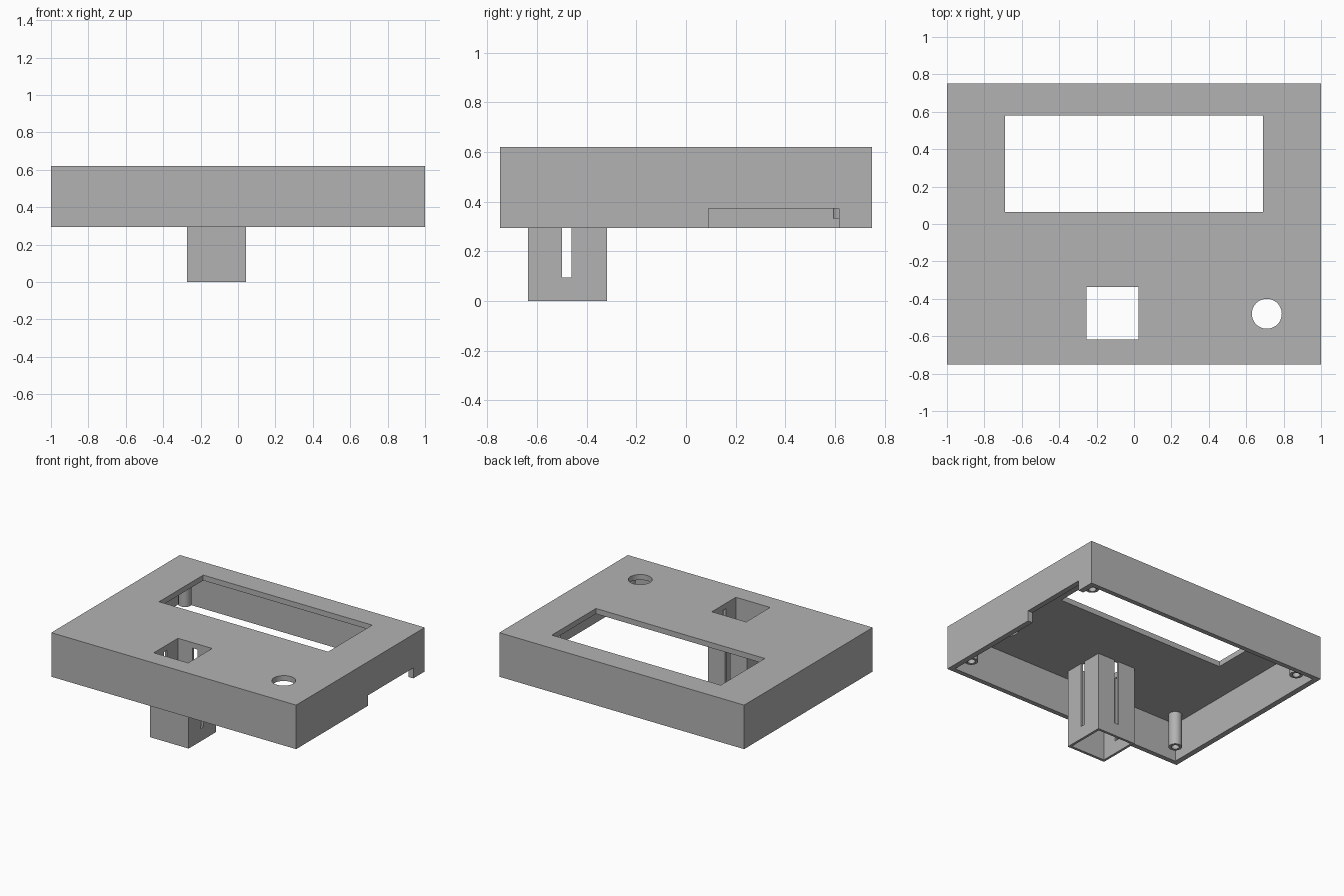
import bpy
import bmesh

old = bpy.data.objects.get("Cube")
if old:
    bpy.data.objects.remove(old, do_unlink=True)

grey = bpy.data.materials.new("plain grey")
grey.use_nodes = True
GREY = (0.45, 0.45, 0.45, 1)
grey.diffuse_color = GREY
grey.node_tree.nodes["Principled BSDF"].inputs["Base Color"].default_value = GREY


def add_object(name, bm):
    mesh = bpy.data.meshes.new(name)
    bm.to_mesh(mesh)
    bm.free()
    mesh.materials.append(grey)
    ob = bpy.data.objects.new(name, mesh)
    bpy.context.scene.collection.objects.link(ob)
    return ob


def box(name, x, y, z):
    """Box from (low, high) pairs on each axis."""
    bm = bmesh.new()
    bmesh.ops.create_cube(bm, size=1)
    for v in bm.verts:
        v.co = [lo + (c + 0.5) * (hi - lo) for c, (lo, hi) in zip(v.co, (x, y, z))]
    return add_object(name, bm)


def cylinder(name, x, y, z, radius, sides=32):
    bm = bmesh.new()
    bmesh.ops.create_cone(bm, cap_ends=True, segments=sides, radius1=radius,
                          radius2=radius, depth=z[1] - z[0])
    bmesh.ops.translate(bm, verts=bm.verts, vec=(x, y, sum(z) / 2))
    return add_object(name, bm)


def cut(target, cutters):
    """Subtract every cutter, apply the result and delete the cutters."""
    for c in cutters:
        c.hide_render = True
        mod = target.modifiers.new("cut", "BOOLEAN")
        mod.operation, mod.solver, mod.object = "DIFFERENCE", "EXACT", c
    graph = bpy.context.evaluated_depsgraph_get()
    mesh = bpy.data.meshes.new_from_object(target.evaluated_get(graph))
    target.modifiers.clear()
    target.data = mesh
    for c in cutters:
        bpy.data.objects.remove(c, do_unlink=True)


def smooth(ob):
    bpy.ops.object.select_all(action="DESELECT")
    ob.select_set(True)
    bpy.context.view_layer.objects.active = ob
    bpy.ops.object.shade_smooth_by_angle()


RIM, PLATE, TOP = 0.295, 0.58, 0.62
through = (0.5, 0.7)
tube_in_x, tube_in_y = (-0.255, 0.025), (-0.617, -0.337)

# Open-bottomed cover with screen window, button hole, tube mouth and side notch
cover = box("cover", (-1, 1), (-0.75, 0.75), (RIM, TOP))
cut(cover, [
    box("cavity", (-0.96, 0.96), (-0.715, 0.715), (0.2, PLATE)),
    box("window", (-0.69, 0.69), (0.065, 0.58), through),
    box("tube_mouth", tube_in_x, tube_in_y, through),
    cylinder("button_hole", 0.71, -0.48, through, 0.08, 48),
    box("side_notch", (0.9, 1.1), (0.09, 0.617), (0.2, 0.372)),
])
smooth(cover)

# Square tube with slots in the two side walls and the back wall
tube = box("square_tube", (-0.273, 0.043), (-0.637, -0.319), (0, PLATE + 0.005))
slot_z = (0.095, PLATE)
cut(tube, [
    box("tube_bore", tube_in_x, tube_in_y, (-0.1, 0.7)),
    box("side_slots", (-0.4, 0.2), (-0.5, -0.462), slot_z),
    box("back_slot", (-0.134, -0.096), (-0.45, -0.2), slot_z),
])

# Hollow screw posts in the corners
for side, x in (("left", 0.9), ("right", -0.88)):
    for end, y in (("front", -0.62), ("back", 0.638)):
        post = cylinder(f"{end}_{side}_screw_post", x, y, (0.332, PLATE + 0.005), 0.045)
        cut(post, [cylinder("pilot_hole", x, y, (0.2, PLATE - 0.02), 0.026)])
        smooth(post)
